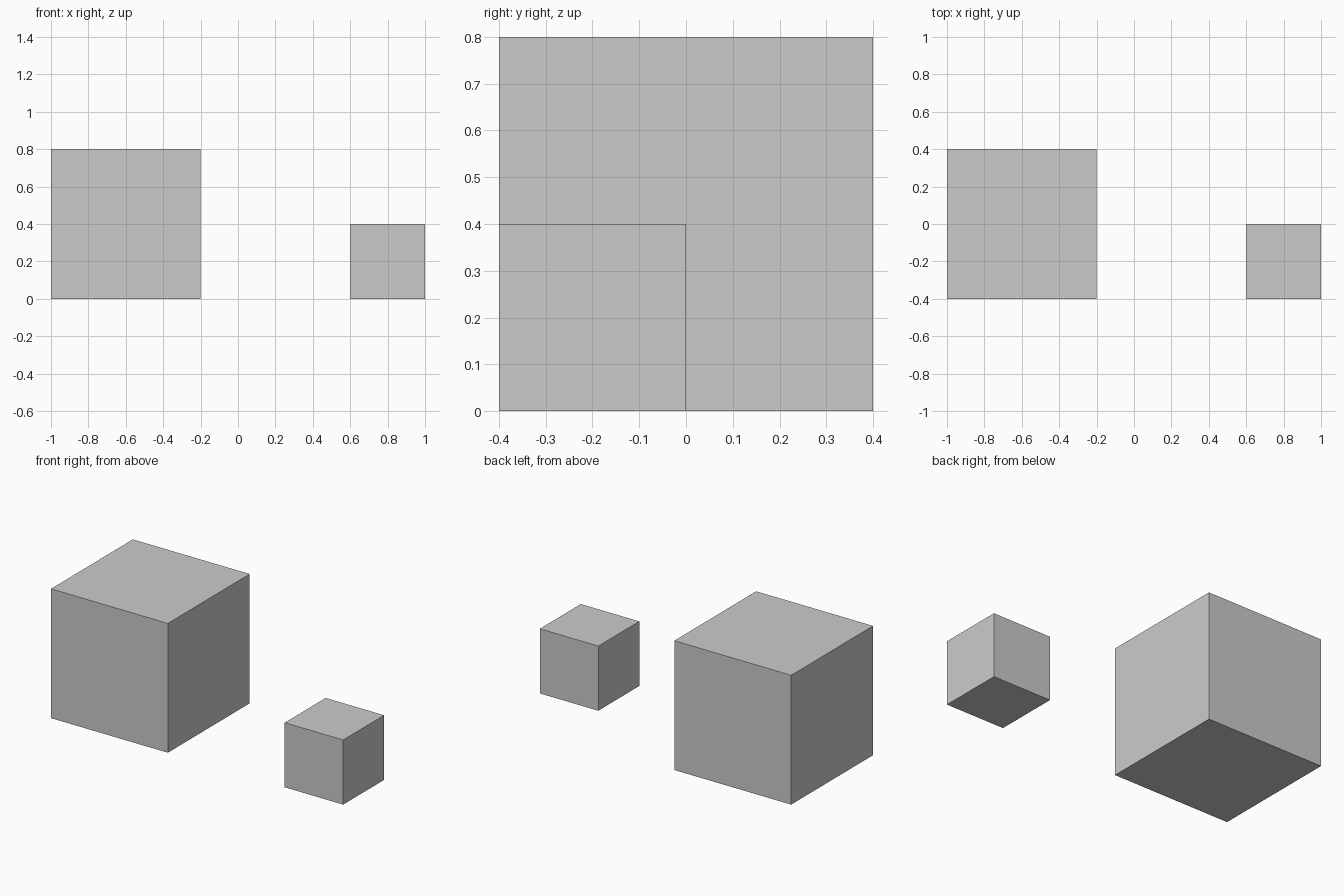
import bpy

if "Cube" in bpy.data.objects:
    bpy.data.objects.remove(bpy.data.objects["Cube"])


def cube(name, size, x, y):
    """Cube resting on z = 0, centred at x, y."""
    bpy.ops.mesh.primitive_cube_add(size=size, location=(x, y, size / 2))
    bpy.context.object.name = name


# Large cube on the left, half-size cube at the front right
cube("large_cube", 0.8, -0.6, 0.0)
cube("small_cube", 0.4, 0.8, -0.2)
